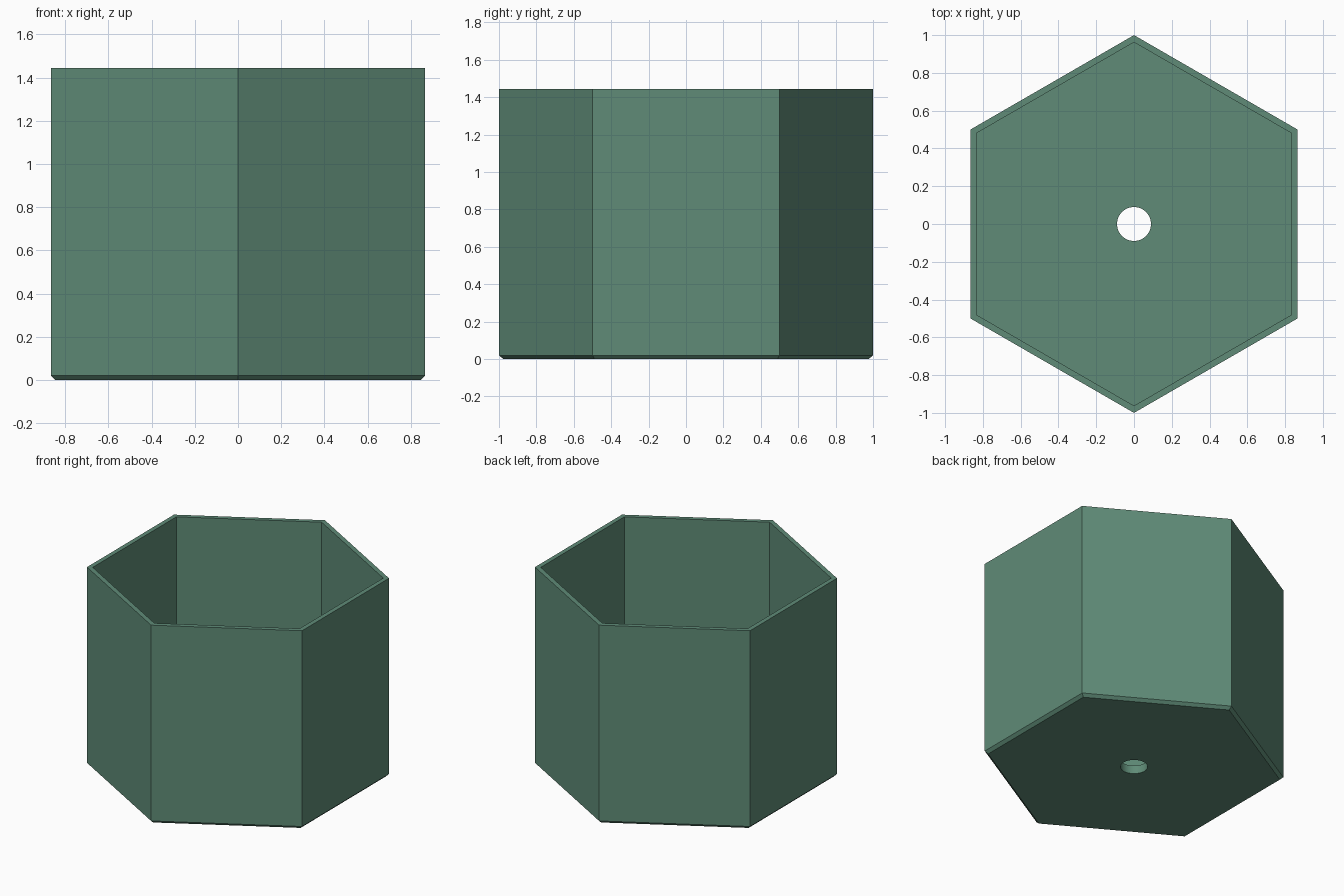
import bpy, bmesh, math

if "Cube" in bpy.data.objects:
    bpy.data.objects.remove(bpy.data.objects["Cube"])

HEIGHT = 1.445
FLOOR = 0.06
HOLE_R = 0.09
HOLE_SIDES = 48

green = bpy.data.materials.new("sage green")
green.diffuse_color = (0.115, 0.26, 0.185, 1)
green.use_nodes = True
green.node_tree.nodes["Principled BSDF"].inputs["Base Color"].default_value = green.diffuse_color

bm = bmesh.new()


def ring(radius, z, sides):
    """Loop of vertices with a corner pointing to +y."""
    step = 2 * math.pi / sides
    return [bm.verts.new((radius * math.sin(i * step), radius * math.cos(i * step), z))
            for i in range(sides)]


def bridge(a, b):
    n = len(a)
    for i in range(n):
        j = (i + 1) % n
        bm.faces.new((a[i], a[j], b[j], b[i]))


def holed_plate(outer, inner):
    """Flat hexagon around a round hole, one face per hexagon side."""
    k = len(inner) // len(outer)
    for i in range(len(outer)):
        arc = [inner[(i * k + s) % len(inner)] for s in range(k + 1)]
        bm.faces.new([outer[i], outer[(i + 1) % len(outer)]] + arc[::-1])


# Hexagonal shell: chamfered foot, outer wall, rim, inner wall
shell = [ring(r, z, 6) for r, z in (
    (0.977, 0), (1.0, 0.02), (1.0, HEIGHT), (0.962, HEIGHT), (0.962, FLOOR))]
for lower, upper in zip(shell, shell[1:]):
    bridge(lower, upper)

# Drain hole and the two sides of the floor
hole_bottom = ring(HOLE_R, 0, HOLE_SIDES)
hole_top = ring(HOLE_R, FLOOR, HOLE_SIDES)
bridge(hole_bottom, hole_top)
holed_plate(shell[0], hole_bottom)
holed_plate(shell[-1], hole_top)

bmesh.ops.recalc_face_normals(bm, faces=bm.faces)
mesh = bpy.data.meshes.new("hexagonal_pot")
bm.to_mesh(mesh)
bm.free()
mesh.materials.append(green)
pot = bpy.data.objects.new("hexagonal_pot", mesh)
bpy.context.collection.objects.link(pot)

# Smooth the drain hole, keep the hexagon edges sharp
bpy.context.view_layer.objects.active = pot
pot.select_set(True)
bpy.ops.object.shade_smooth_by_angle(angle=math.radians(20))
